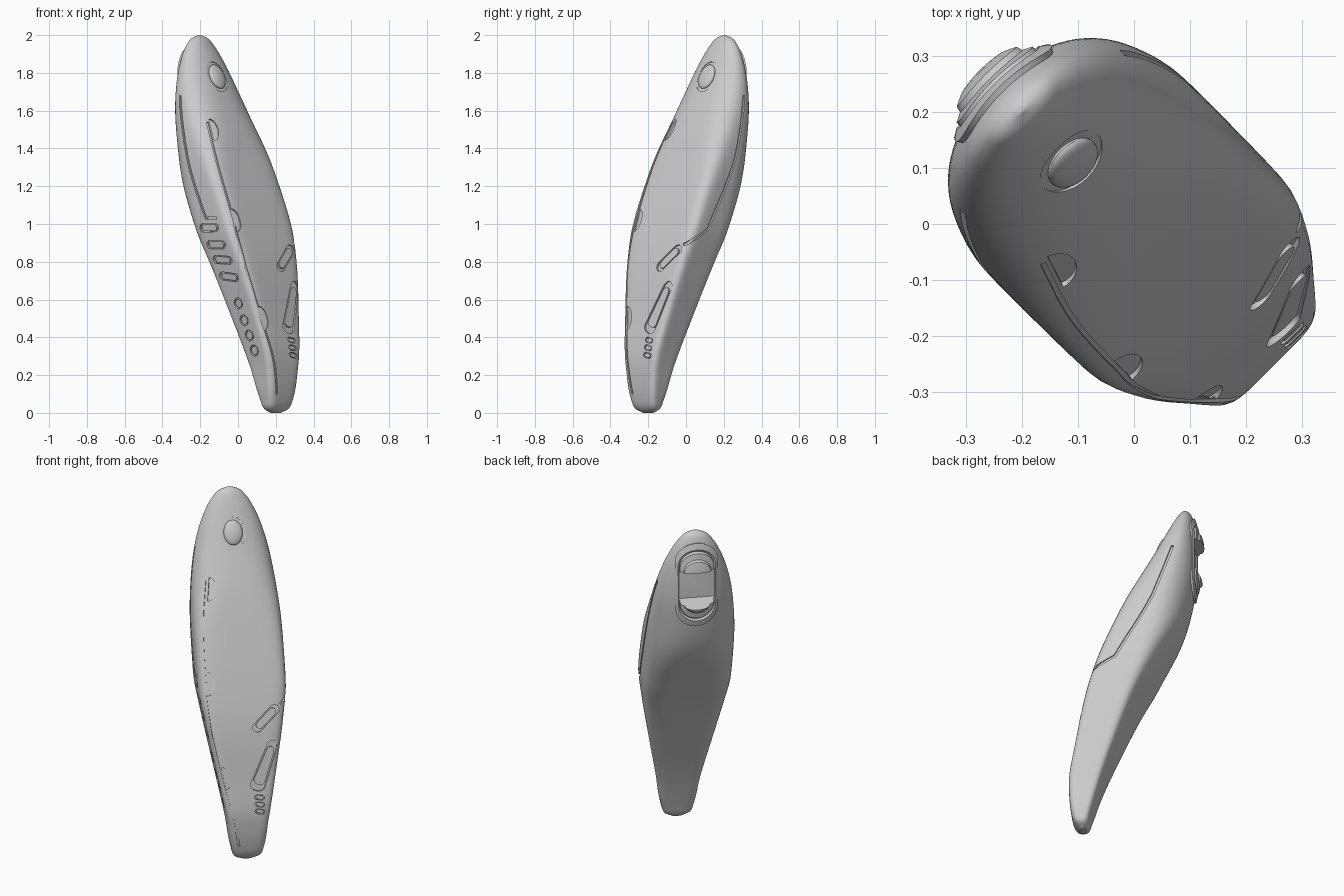
import bpy, bmesh, math
from mathutils import Matrix, Vector

if "Cube" in bpy.data.objects:
    bpy.data.objects.remove(bpy.data.objects["Cube"])

grey = bpy.data.materials.new("plain grey")
grey.use_nodes = True
grey.diffuse_color = (0.6, 0.6, 0.6, 1)
grey.node_tree.nodes["Principled BSDF"].inputs["Base Color"].default_value = (0.6, 0.6, 0.6, 1)

# The shell leans along one diagonal: U runs across it, W points out of its face
U = Vector((1, 1, 0)).normalized()
W = Vector((1, -1, 0)).normalized()

# Cross-sections: height, half width, back, face, squareness of face and of back
SECTIONS = [
    (0, .035, .265, .3, 2, 2), (.02, .072, .25, .322, 3, 3),
    (.07, .09, .235, .342, 4, 4), (.25, .117, .183, .356, 6, 6),
    (.5, .163, .092, .315, 8, 7), (.8, .218, -.035, .25, 8, 6),
    (1, .246, -.145, .184, 8, 4), (1.25, .248, -.28, .085, 6, 2.4), (1.5, .232, -.342, -.02, 3.1, 2),
    (1.7, .197, -.355, -.117, 2.3, 2), (1.85, .146, -.348, -.188, 2.1, 2),
    (1.95, .088, -.33, -.238, 2, 2), (1.985, .05, -.312, -.261, 2, 2), (2, .008, -.292, -.282, 2, 2)]


def slope(i, k):
    """Limited tangent of column k at section i."""
    def d(j):
        a, b = SECTIONS[j], SECTIONS[j + 1]
        return (b[k] - a[k]) / (b[0] - a[0])
    if i == 0:
        return d(0)
    if i == len(SECTIONS) - 1:
        return d(i - 1)
    a, b = d(i - 1), d(i)
    if a * b <= 0:
        return 0
    return math.copysign(min(abs(a + b) / 2, 2.5 * abs(a), 2.5 * abs(b)), a)


def section(z):
    z = min(max(z, 0), 2)
    i = 0
    while i < len(SECTIONS) - 2 and z > SECTIONS[i + 1][0]:
        i += 1
    a, b = SECTIONS[i], SECTIONS[i + 1]
    step = b[0] - a[0]
    t = (z - a[0]) / step
    out = []
    for k in range(1, 6):
        out.append((1 + 2 * t) * (1 - t) ** 2 * a[k] + t * t * (3 - 2 * t) * b[k]
                   + step * (t * (1 - t) ** 2 * slope(i, k) - t * t * (1 - t) * slope(i + 1, k)))
    width, back, face, front_power, back_power = out
    return width, (back + face) / 2, (face - back) / 2, front_power, back_power


def point(angle, z):
    width, mid, half, front_power, back_power = section(z)
    c, s = math.cos(angle), math.sin(angle)
    power = front_power if s > 0 else back_power
    r = (abs(c) ** power + abs(s) ** power) ** (-1 / power)
    return U * (width * r * c) + W * (mid + half * r * s) + Vector((0, 0, z))


def face_angle(u, z, sign=1):
    """Angle of the point at sideways distance u on the face, or on the back if sign is -1."""
    width, _, _, front_power, back_power = section(z)
    power = front_power if sign > 0 else back_power
    k = max(-.98, min(.98, u / width))
    return math.atan2(sign * (1 - abs(k) ** power) ** (1 / power), k)


def frame(angle, z):
    """Matrix with x to the side, y up the surface and z out of it."""
    e = .004
    p = point(angle, z)
    up = (point(angle, z + e) - point(angle, z - e)).normalized()
    n = (point(angle + e, z) - point(angle - e, z)).cross(up).normalized()
    if n.dot(p - W * section(z)[1] - Vector((0, 0, z))) < 0:
        n = -n
    m = Matrix((up.cross(n), up, n)).transposed().to_4x4()
    m.translation = p
    return m


def finish(bm, name):
    bmesh.ops.recalc_face_normals(bm, faces=bm.faces)
    mesh = bpy.data.meshes.new(name)
    bm.to_mesh(mesh)
    bm.free()
    mesh.materials.append(grey)
    ob = bpy.data.objects.new(name, mesh)
    bpy.context.collection.objects.link(ob)
    return ob


def loft(name, rings):
    bm = bmesh.new()
    rows = [[bm.verts.new(p) for p in ring] for ring in rings]
    n = len(rows[0])
    for a, b in zip(rows, rows[1:]):
        for i in range(n):
            bm.faces.new((a[i], a[(i + 1) % n], b[(i + 1) % n], b[i]))
    bm.faces.new(rows[0])
    bm.faces.new(rows[-1])
    return finish(bm, name)


def plate(name, outline, m, low, high, scale=1, turn=0):
    m = m @ Matrix.Rotation(math.radians(turn), 4, "Z")
    return loft(name, [[m @ Vector((x * scale, y * scale, h)) for x, y in outline]
                       for h in (low, high)])


def oval(rx, ry, n=28):
    return [(rx * math.cos(math.tau * i / n), ry * math.sin(math.tau * i / n)) for i in range(n)]


def capsule(length, r, n=26):
    """Upright capsule outline with overall half length."""
    return [(x, y + math.copysign(length - r, y + 1e-6)) for x, y in oval(r, r, n)]


def groove(path, size=.007):
    """Square channel following the surface along (angle, z) points."""
    rings = []
    pts = [(a[0] + (b[0] - a[0]) * i / 8, a[1] + (b[1] - a[1]) * i / 8)
           for a, b in zip(path, path[1:]) for i in range(8)] + [path[-1]]
    places = [frame(*p) for p in pts]
    for i, m in enumerate(places):
        along = places[min(i + 1, len(places) - 1)].translation - places[max(i - 1, 0)].translation
        n = m.col[2].to_3d()
        side = along.cross(n).normalized()
        rings.append([m.translation + side * size * s + n * size * h
                      for s, h in ((-1, -1.5), (1, -1.5), (1, 1.5), (-1, 1.5))])
    return loft("groove_cutter", rings)


def cut(ob, cutters):
    for c in cutters:
        c.hide_render = True
        mod = ob.modifiers.new("cut", "BOOLEAN")
        mod.operation, mod.solver, mod.object = "DIFFERENCE", "EXACT", c
    bpy.context.view_layer.update()
    graph = bpy.context.evaluated_depsgraph_get()
    ob.data = bpy.data.meshes.new_from_object(ob.evaluated_get(graph))
    ob.modifiers.clear()


# Shell
LEVELS, SIDES = 80, 88
body = loft("shell", [[point(math.tau * i / SIDES, 1 - math.cos(math.pi * k / LEVELS))
                       for i in range(SIDES)] for k in range(LEVELS + 1)])
parts, cutters = [body], []


def button(name, outline, m, turn=0, depth=.012):
    """Recess with a smaller flush insert."""
    cutters.append(plate(name + "_cutter", outline, m, -depth, .03, 1, turn))
    parts.append(plate(name, outline, m, -depth - .01, -.002, .76, turn))


# Side keys: slots above, round ones below
for i, z in enumerate((.98, .89, .81, .72)):
    button("side_slot_%d" % i, capsule(.07, .022), frame(math.pi, z), 66)
for i, z in enumerate((.58, .49, .41, .33)):
    button("side_round_key_%d" % i, oval(.03, .03), frame(math.pi, z))

# Face keys near the edge
button("face_slot", capsule(.095, .028), frame(face_angle(.115, .82), .82), -42)
leaf = [(x * (1 - .25 * y / .15), y) for x, y in capsule(.15, .036)]
button("leaf_panel", leaf, frame(face_angle(.098, .56), .56), -16)
for i, z in enumerate((.385, .345, .305)):
    button("small_bar_%d" % i, capsule(.028, .014), frame(face_angle(.062, z), z), 84)

# Thumb notches along the face seam
notch = [(.04 * math.sin(math.pi * i / 16), .065 * math.cos(math.pi * i / 16)) for i in range(17)]
for u, z in ((-.16, 1.5), (-.2, 1.02), (-.135, .5)):
    cutters.append(plate("notch_cutter", notch, frame(face_angle(u, z), z), -.01, .03))

# Seams on the face and both sides
seam = [(-.165, 1.54), (-.203, 1.02), (-.19, .77), (-.138, .5), (-.08, .25), (-.055, .1)]
cutters.append(groove([(face_angle(u, z), z) for u, z in seam], .005))
cutters.append(groove([(0, 1.68), (.05, 1.35), (.3, .97), (.85, .89)]))
cutters.append(groove([(math.pi, 1.68), (math.pi, 1.03), (math.pi - .45, 1.03)]))

# Domed button in its ring near the top of the face
m = frame(math.pi / 2, 1.78)
cutters.append(plate("dome_ring_cutter", oval(.068, .088), m, -.006, .04))
bm = bmesh.new()
bmesh.ops.create_uvsphere(bm, u_segments=32, v_segments=16, radius=1,
                          matrix=m @ Matrix.Diagonal((.053, .07, .02, 1)))
parts.append(finish(bm, "dome_button"))

# Stepped clip housing hugging the back, cut across by a rectangular opening
CLIP_Z = 1.69
steps = ((1, -.03), (1, .011), (.86, .013), (.82, .004), (.78, .016), (.64, .018), (.6, .028),
         (.45, .035), (.25, .038), (.05, .039))
rings = []
for s, h in steps:
    ring = []
    for x, y in capsule(.25, .116, 40):
        z = CLIP_Z + y * s
        ring.append(frame(face_angle(x * s, z, -1), z) @ Vector((0, 0, h)))
    rings.append(ring)
clip = loft("clip_housing", rings)
m = frame(-math.pi / 2, CLIP_Z)
opening = loft("opening_cutter", [[m @ Vector((x, y, h)) for x, y in
                                  ((-.1, low), (.1, low), (.1, .09), (-.1, .09))]
                                 for h, low in ((-.02, -.08), (.09, -.22))])
cut(clip, [opening])
parts.append(clip)

cutters.append(opening)
cut(body, cutters)
for c in cutters:
    bpy.data.objects.remove(c)

bpy.ops.object.select_all(action="DESELECT")
for ob in parts:
    ob.select_set(True)
bpy.context.view_layer.objects.active = body
bpy.ops.object.shade_smooth_by_angle(angle=math.radians(32))
